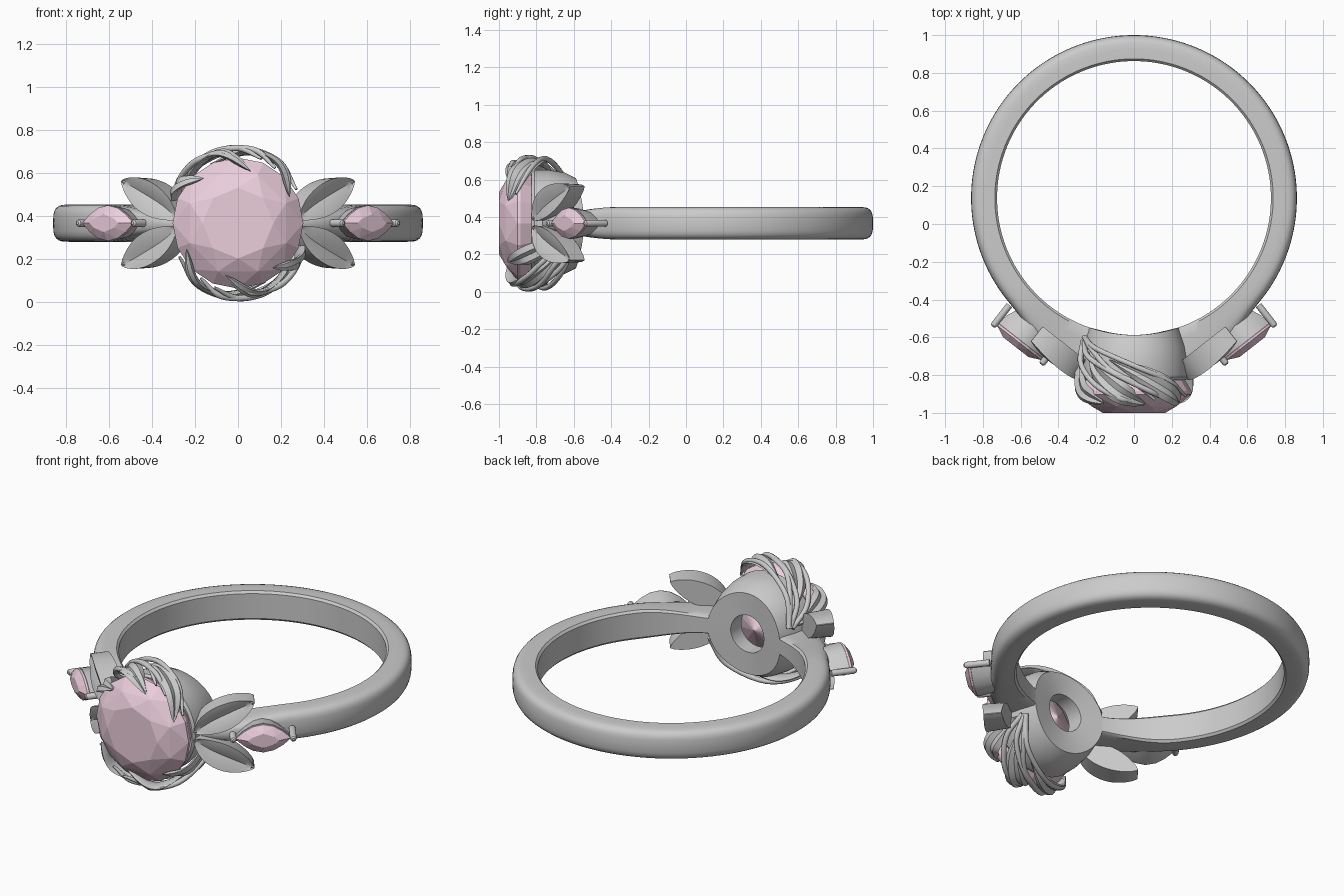
import bpy, bmesh
from math import sin, cos, pi, radians, sqrt
from mathutils import Vector

if "Cube" in bpy.data.objects:
    bpy.data.objects.remove(bpy.data.objects["Cube"])

ZC = 0.367                 # height of the ring's mid plane
CY, RIN = 0.1375, 0.725    # finger hole centre and radius

pink = bpy.data.materials.new("pink_gem")
pink.diffuse_color = (0.84, 0.62, 0.72, 1)
pink.use_nodes = True
pink.node_tree.nodes["Principled BSDF"].inputs["Base Color"].default_value = pink.diffuse_color


def finish(name, bm, smooth=None, mat=None, mirror=False):
    bmesh.ops.recalc_face_normals(bm, faces=bm.faces)
    me = bpy.data.meshes.new(name)
    bm.to_mesh(me)
    bm.free()
    ob = bpy.data.objects.new(name, me)
    bpy.context.collection.objects.link(ob)
    if mat:
        me.materials.append(mat)
    if mirror:
        ob.modifiers.new("mirror", 'MIRROR').use_mirror_merge = False
    if smooth:
        bpy.ops.object.select_all(action='DESELECT')
        ob.select_set(True)
        bpy.context.view_layer.objects.active = ob
        bpy.ops.object.shade_smooth_by_angle(angle=radians(smooth))
    return ob


def loft(name, rings, closed=False, smooth=35, mirror=False):
    bm = bmesh.new()
    vs = [[bm.verts.new(p) for p in r] for r in rings]
    n, m = len(vs), len(vs[0])
    for i in range(n if closed else n - 1):
        a, b = vs[i], vs[(i + 1) % n]
        for j in range(m):
            k = (j + 1) % m
            bm.faces.new((a[j], a[k], b[k], b[j]))
    if not closed:
        bm.faces.new(vs[0])
        bm.faces.new(vs[-1])
    return finish(name, bm, smooth, mirror=mirror)


def hull(name, pts, mat=None, mirror=False):
    bm = bmesh.new()
    for p in pts:
        bm.verts.new(p)
    res = bmesh.ops.convex_hull(bm, input=bm.verts)
    bmesh.ops.dissolve_limit(bm, angle_limit=radians(2), verts=bm.verts, edges=bm.edges)
    return finish(name, bm, None, mat, mirror)


def spline(pts, n):
    """Catmull-Rom samples through pts."""
    P = [Vector(p) for p in pts]
    P = [2 * P[0] - P[1]] + P + [2 * P[-1] - P[-2]]
    out = []
    for i in range(n + 1):
        t = i / n * (len(P) - 3)
        k = min(int(t), len(P) - 4)
        f = t - k
        a, b, c, d = P[k:k + 4]
        out.append(0.5 * (2 * b + (c - a) * f + (2 * a - 5 * b + 4 * c - d) * f * f
                          + (3 * b - a - 3 * c + d) * f ** 3))
    return out


def polar(th, y, r):
    return Vector((r * cos(th), y, ZC + r * sin(th)))


# Band: flat inside, rounded outside, shoulders rise and narrow toward the head
rings = []
N = 128
for i in range(N + 1):
    a = radians(18 + 324 * i / N)
    f = max(0, 1 - (min(a, 2 * pi - a) - radians(18)) / radians(32))
    f = f * f * (3 - 2 * f)
    out, w = 0.8625 + 0.09 * f, 0.087 - 0.035 * f
    sec = [(RIN, -w * 0.85), (RIN + 0.012, -w)]
    for k in range(13):
        t = -pi / 2 + pi * k / 12
        c, s = max(cos(t), 0) ** 0.6, abs(sin(t)) ** 0.6 * (1 if t > 0 else -1)
        sec.append((RIN + 0.06 + (out - RIN - 0.06) * c, w * s))
    sec += [(RIN + 0.012, w), (RIN, w * 0.85)]
    rings.append([(r * sin(a), CY - r * cos(a), ZC + z) for r, z in sec])
loft("band", rings)

# Seat cup: turned about y, its back trimmed to the finger hole
prof = [(0.11, None), (0.24, None), (0.272, -0.65), (0.286, -0.74), (0.286, -0.81),
        (0.275, -0.825), (0.25, -0.825), (0.2, -0.74), (0.11, -0.68)]
rings = []
for i in range(64):
    t = 2 * pi * i / 64
    rings.append([polar(t, CY - sqrt(RIN ** 2 - (r * cos(t)) ** 2) if y is None else y, r)
                  for r, y in prof])
loft("seat_cup", rings, closed=True)

# Main brilliant-cut gem
pts = [Vector((0, -0.64, ZC))]
for n, off, y, r in ((8, 0, -1.0, 0.165), (8, 0.5, -0.965, 0.243), (16, 0, -0.902, 0.305),
                     (16, 0, -0.885, 0.305), (16, 0, -0.825, 0.27), (8, 0.5, -0.73, 0.13)):
    pts += [polar(2 * pi * (i + off) / n, y, r) for i in range(n)]
hull("main_gem", pts, pink)


# Leaf prongs and vines around the cup, repeated by a half turn
def leaf_prong(name, path, w, turn):
    P = spline([polar(radians(t) + turn, y, r) for t, y, r in path], 24)
    rings = []
    for i, p in enumerate(P):
        T = (P[min(i + 1, 24)] - P[max(i - 1, 0)]).normalized()
        R = Vector((p.x, 0, p.z - ZC)).normalized()
        Nn = (R - T * T.dot(R)).normalized()
        S = T.cross(Nn)
        ww = w * max(sin(pi * (i / 24) ** 1.25), 0) ** 0.8 + 0.003
        h = min(1, ww / w * 1.5)
        sec = [(-ww, 0), (-ww * 0.5, 0.017 * h), (0, 0.004 * h), (ww * 0.5, 0.017 * h),
               (ww, 0), (ww * 0.5, -0.014 * h), (-ww * 0.5, -0.014 * h)]
        rings.append([p + S * a + Nn * b for a, b in sec])
    loft(name, rings)


def vine(name, path, rad, turn):
    cu = bpy.data.curves.new(name, 'CURVE')
    cu.dimensions = '3D'
    cu.bevel_depth = rad
    cu.bevel_resolution = 3
    cu.use_fill_caps = True
    P = spline([polar(radians(t) + turn, y, r) for t, y, r in path], 28)
    sp = cu.splines.new('POLY')
    sp.points.add(len(P) - 1)
    for i, (q, p) in enumerate(zip(sp.points, P)):
        q.co = (*p, 1)
        q.radius = min(1, 0.45 + (28 - i) * 0.1)
    bpy.context.collection.objects.link(bpy.data.objects.new(name, cu))


leaves = [
    ([(160, -0.63, .285), (155, -0.76, .315), (146, -0.88, .33), (128, -0.95, .265)], 0.055),
    ([(148, -0.66, .29), (126, -0.78, .325), (103, -0.89, .335), (76, -0.955, .25)], 0.06),
    ([(115, -0.72, .305), (82, -0.80, .335), (54, -0.89, .335), (27, -0.95, .27)], 0.06)]
vines = [
    [(160, -0.60, .28), (128, -0.66, .325), (90, -0.75, .345), (58, -0.83, .345), (30, -0.91, .315)],
    [(160, -0.61, .28), (138, -0.70, .33), (108, -0.79, .35), (78, -0.88, .35), (56, -0.93, .31)],
    [(161, -0.62, .285), (147, -0.74, .335), (126, -0.85, .35), (104, -0.92, .335), (92, -0.94, .30)],
    [(158, -0.60, .28), (135, -0.66, .32), (112, -0.77, .345), (90, -0.84, .35), (70, -0.93, .32)]]
for side, turn in (("upper", 0), ("lower", pi)):
    for i, (path, w) in enumerate(leaves):
        leaf_prong(f"{side}_leaf_prong_{i + 1}", path, w, turn)
    for i, path in enumerate(vines):
        vine(f"{side}_vine_{i + 1}", path, 0.0145, turn)

# Shoulder frame: u along the band, v up, n outward
A = radians(38)
O, U, NO = Vector((0.605, -0.625, ZC)), Vector((cos(A), sin(A), 0)), Vector((sin(A), -cos(A), 0))


def loc(u, v, n):
    return O + U * u + Vector((0, 0, v)) + NO * n


# Folded shoulder leaves
for name, s in (("upper_side_leaf", 1), ("lower_side_leaf", -1)):
    P = spline([(-0.375, 0.02, 0), (-0.28, 0.085, 0), (-0.16, 0.145, 0), (-0.045, 0.197, 0)], 20)
    rings = []
    for i, p in enumerate(P):
        T = (P[min(i + 1, 20)] - P[max(i - 1, 0)]).normalized()
        w = 0.074 * max(sin(pi * i / 20), 0) ** 0.75 + 0.002
        top, bot = -0.04 + 0.025 * sin(pi * i / 20), -0.14
        sec = [(-w, top), (-w * 0.5, top - 0.008), (0, top - w * 0.4), (w * 0.5, top - 0.008),
               (w, top), (w * 0.9, bot), (-w * 0.9, bot)]
        rings.append([loc(p.x - T.y * a, s * (p.y + T.x * a), b) for a, b in sec])
    loft(name, rings, mirror=True)


# Marquise side gems, their tapered seats and claws
def marquise(L, h, n, count=8):
    out = []
    for i in range(2 * count):
        u = -cos(pi * i / count)
        v = (1 - u * u) * (1 if i < count else -1)
        out.append(loc(L * u, h * v, n))
    return out


hull("side_gem", marquise(0.085, 0.042, 0.034, 4) + marquise(0.15, 0.083, 0.004)
     + marquise(0.15, 0.083, -0.008) + [loc(0, 0, -0.08)], pink, True)
loft("side_gem_seat", [marquise(0.11, 0.06, -0.14), marquise(0.14, 0.078, -0.07),
                       marquise(0.152, 0.086, -0.01)], mirror=True)
for name, u in (("outer_claw", 0.163), ("inner_claw", -0.163)):
    rings = []
    for n, r in ((-0.12, 0.018), (0.008, 0.018), (0.018, 0.015), (0.024, 0.007)):
        rings.append([loc(u + r * cos(2 * pi * k / 16), r * sin(2 * pi * k / 16), n)
                      for k in range(16)])
    loft(name, rings, mirror=True)
